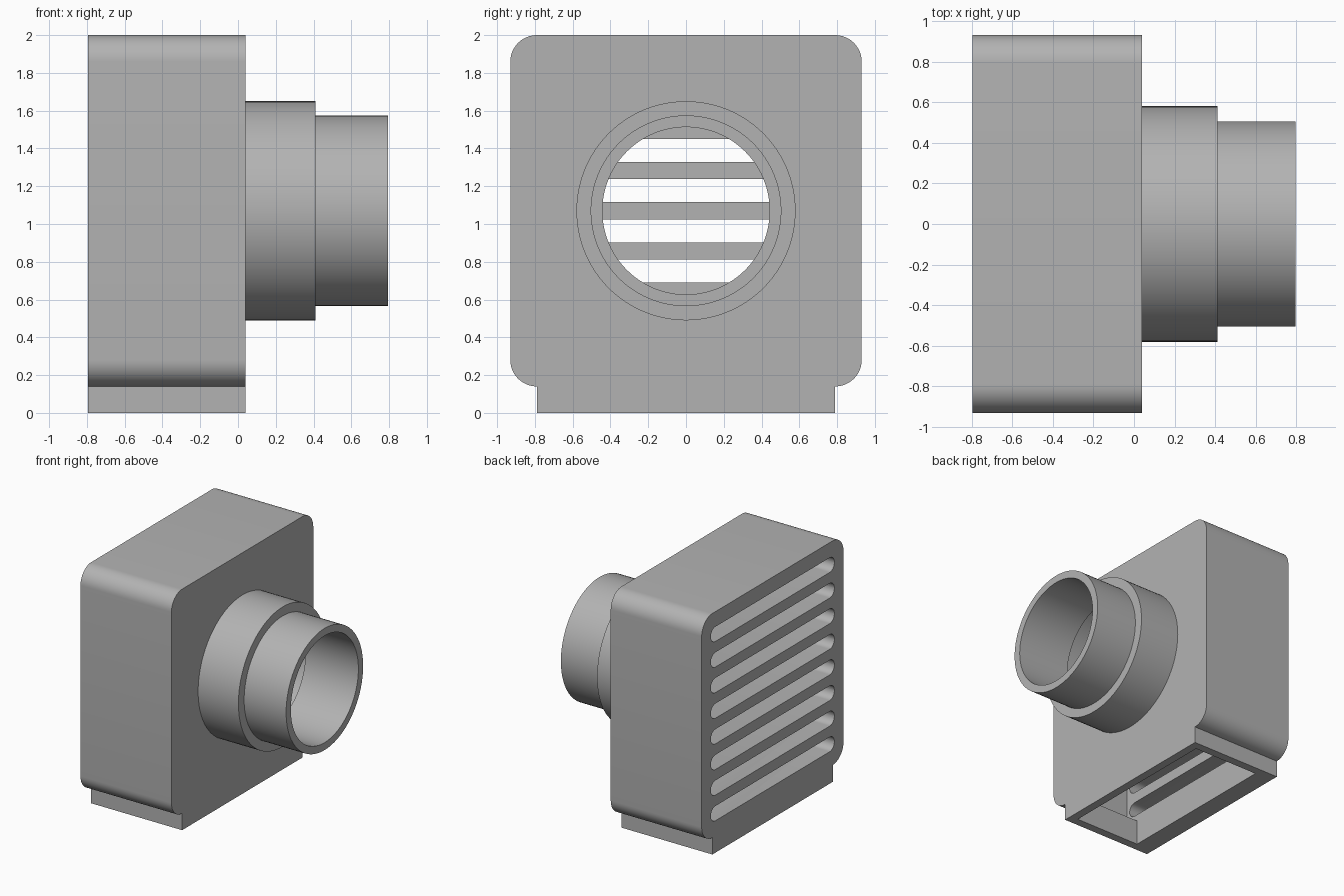
import bpy, bmesh, math
from mathutils import Vector

cube = bpy.data.objects.get("Cube")
if cube:
    bpy.data.objects.remove(cube, do_unlink=True)

CZ = 1.07                      # height of the pipe axis and case centre
BACK, FRONT = -0.795, 0.04     # case depth range
GRILLE, WALL = 0.16, 0.07
SEGS = 96

grey = bpy.data.materials.new("plain_grey")
grey.use_nodes = True
colour = (0.45, 0.45, 0.45, 1)
grey.diffuse_color = colour
grey.node_tree.nodes["Principled BSDF"].inputs["Base Color"].default_value = colour


def make_object(name, bm):
    bmesh.ops.recalc_face_normals(bm, faces=bm.faces)
    mesh = bpy.data.meshes.new(name)
    bm.to_mesh(mesh)
    bm.free()
    obj = bpy.data.objects.new(name, mesh)
    bpy.context.collection.objects.link(obj)
    mesh.materials.append(grey)
    return obj


def rounded_rect(hy, hz, r, cz, steps=12):
    """Rounded rectangle outline in the y-z plane, starting at the lower right."""
    pts = []
    for k, (sy, sz) in enumerate([(1, -1), (1, 1), (-1, 1), (-1, -1)]):
        for i in range(steps + 1):
            a = math.radians(90 * (k - 1 + i / steps))
            pts.append((sy * (hy - r) + r * math.cos(a),
                        cz + sz * (hz - r) + r * math.sin(a)))
    return pts


def prism(name, outline, x0, x1):
    bm = bmesh.new()
    face = bm.faces.new([bm.verts.new((x0, y, z)) for y, z in outline])
    out = bmesh.ops.extrude_face_region(bm, geom=[face])
    verts = [v for v in out["geom"] if isinstance(v, bmesh.types.BMVert)]
    bmesh.ops.translate(bm, verts=verts, vec=(x1 - x0, 0, 0))
    return make_object(name, bm)


def box_outline(hy, z0, z1):
    return [(hy, z0), (hy, z1), (-hy, z1), (-hy, z0)]


def circle(r):
    return [(r * math.cos(math.tau * i / SEGS), CZ + r * math.sin(math.tau * i / SEGS))
            for i in range(SEGS)]


def cut(target, cutter):
    mod = target.modifiers.new("cut", "BOOLEAN")
    mod.operation, mod.solver, mod.object = "DIFFERENCE", "EXACT", cutter
    bpy.context.view_layer.objects.active = target
    bpy.ops.object.modifier_apply(modifier=mod.name)
    bpy.data.objects.remove(cutter, do_unlink=True)


def smooth(obj):
    bpy.ops.object.select_all(action="DESELECT")
    obj.select_set(True)
    bpy.context.view_layer.objects.active = obj
    bpy.ops.object.shade_smooth_by_angle(angle=math.radians(30))


# Case: rounded block standing on a narrower foot, in one outline
outline = rounded_rect(0.93, 0.93, 0.14, CZ)
outline += [(-0.79, 0), (0.79, 0)]
case = prism("case", outline, BACK, FRONT)

# Hollow interior, open through the foot
inner_back, inner_front = BACK + GRILLE, FRONT - WALL
cut(case, prism("cavity", rounded_rect(0.84, 0.86, 0.07, CZ), inner_back, inner_front))
cut(case, prism("foot_opening", box_outline(0.72, -0.1, 0.4), inner_back, inner_front))

# Round opening behind the pipe
cut(case, prism("pipe_opening", circle(0.51), inner_front - 0.1, FRONT + 0.1))

# Grille: eight round-ended slots through the back wall
for i in range(8):
    z = CZ + (i - 3.5) * 0.2125
    slot = rounded_rect(0.81, 0.061, 0.0609, z, 8)
    cut(case, prism("slot", slot, BACK - 0.1, inner_back + 0.05))
smooth(case)

# Stepped pipe: wide collar and narrower spout, turned around the x axis
profile = [(FRONT, 0.58), (0.41, 0.58), (0.41, 0.505), (0.795, 0.505),
           (0.795, 0.443), (0.31, 0.443), (0.31, 0.51), (FRONT, 0.51)]
bm = bmesh.new()
verts = [bm.verts.new((x, r, CZ)) for x, r in profile]
edges = [bm.edges.new(pair) for pair in zip(verts, verts[1:])]
bmesh.ops.spin(bm, geom=verts + edges, cent=Vector((0, 0, CZ)), axis=(1, 0, 0),
               angle=math.tau, steps=SEGS, use_duplicate=False)
bmesh.ops.remove_doubles(bm, verts=bm.verts, dist=0.0005)
smooth(make_object("stepped_pipe", bm))
